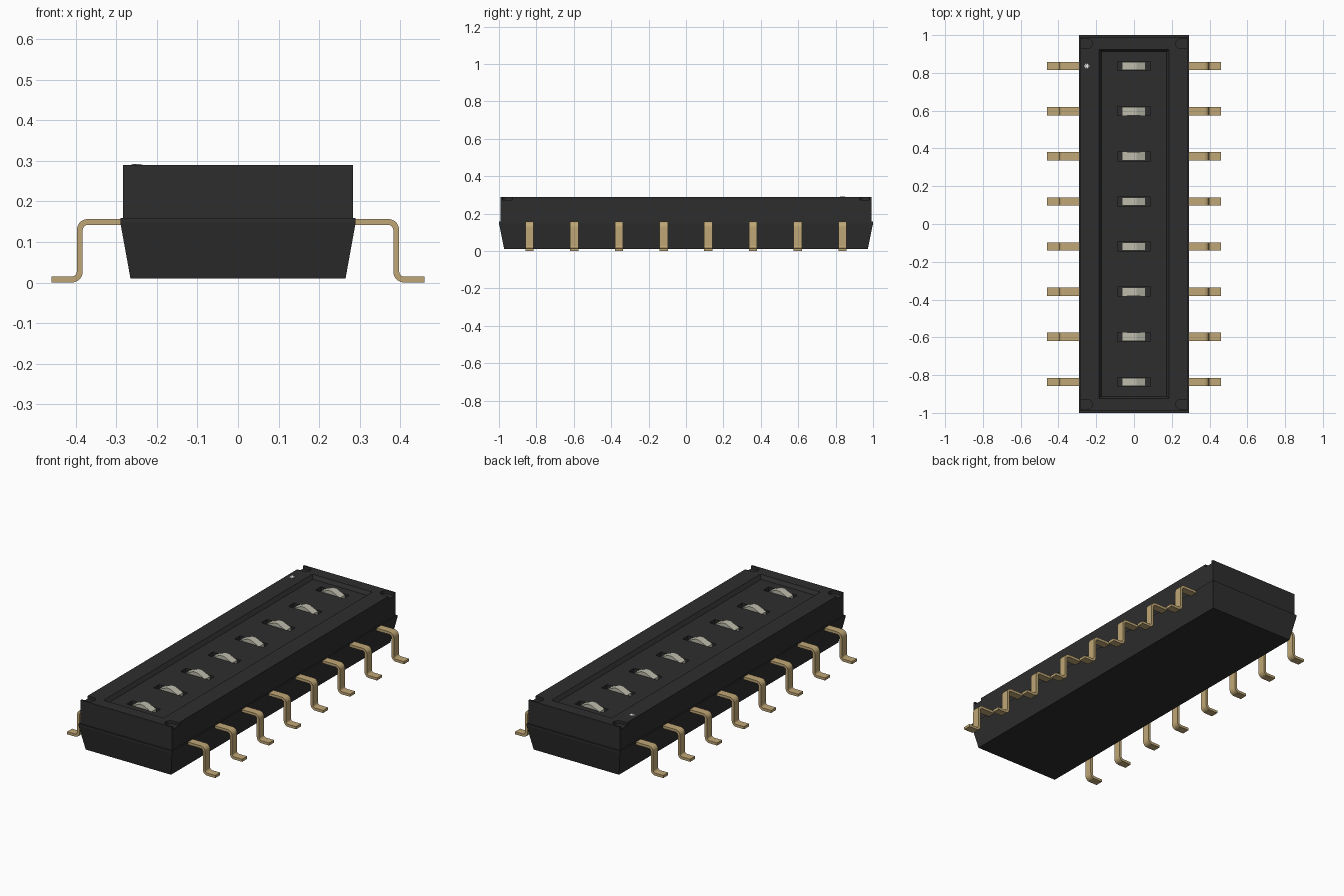
import bpy, bmesh, math
from mathutils import Matrix

cube = bpy.data.objects.get("Cube")
if cube:
    bpy.data.objects.remove(cube, do_unlink=True)

COUNT, PITCH = 8, 0.239
ROWS = [(i - (COUNT - 1) / 2) * PITCH for i in range(COUNT)]
TOP, FLOOR = 0.29, 0.27


def material(name, rgb):
    m = bpy.data.materials.new(name)
    m.use_nodes = True
    m.diffuse_color = (*rgb, 1)
    m.node_tree.nodes["Principled BSDF"].inputs["Base Color"].default_value = (*rgb, 1)
    return m


black = material("black plastic", (0.027, 0.027, 0.027))
gold = material("gold pin metal", (0.53, 0.39, 0.18))
ivory = material("ivory slider", (0.52, 0.51, 0.42))
white = material("white paint", (0.8, 0.8, 0.8))


def finish(bm, name, mat):
    bmesh.ops.recalc_face_normals(bm, faces=bm.faces)
    mesh = bpy.data.meshes.new(name)
    bm.to_mesh(mesh)
    bm.free()
    mesh.materials.append(mat)
    obj = bpy.data.objects.new(name, mesh)
    bpy.context.collection.objects.link(obj)
    return obj


def prism(bm, outline, offset):
    """Extrude a closed outline of 3D points along an offset."""
    face = bm.faces.new([bm.verts.new(p) for p in outline])
    new = bmesh.ops.extrude_face_region(bm, geom=[face])["geom"]
    bmesh.ops.translate(bm, verts=[v for v in new if isinstance(v, bmesh.types.BMVert)], vec=offset)


def loft(bm, levels):
    """Skin rectangles given as (half x, half y, z) and cap both ends."""
    rings = [[bm.verts.new((sx * x, sy * y, z)) for sx, sy in ((-1, -1), (1, -1), (1, 1), (-1, 1))]
             for x, y, z in levels]
    for a, b in zip(rings, rings[1:]):
        for i in range(4):
            j = (i + 1) % 4
            bm.faces.new((a[i], a[j], b[j], b[i]))
    bm.faces.new(rings[0])
    bm.faces.new(rings[-1])


def box(bm, size, center, angle=0):
    m = Matrix.Translation(center) @ Matrix.Rotation(angle, 4, 'Z') @ Matrix.Diagonal((*size, 1))
    bmesh.ops.create_cube(bm, size=1, matrix=m)


def cut(target, cutter):
    cutter.hide_render = True
    mod = target.modifiers.new("cut", 'BOOLEAN')
    mod.operation, mod.solver, mod.object = 'DIFFERENCE', 'EXACT', cutter
    bpy.context.view_layer.objects.active = target
    bpy.ops.object.modifier_apply(modifier=mod.name)
    bpy.data.objects.remove(cutter, do_unlink=True)


# Housing: tapered base, narrow ledge and straight cover
bm = bmesh.new()
loft(bm, [(0.265, 0.972, 0.01), (0.29, 1.0, 0.148), (0.29, 1.0, 0.159),
          (0.283, 0.991, 0.159), (0.283, 0.991, TOP)])
housing = finish(bm, "housing", black)

# Shallow tray with sloped walls in the top
bm = bmesh.new()
loft(bm, [(0.172, 0.912, FLOOR), (0.186, 0.925, TOP), (0.186, 0.925, TOP + 0.05)])
cut(housing, finish(bm, "tray_cutter", black))

# Slider slots and round-ended corner notches
bm = bmesh.new()
for y in ROWS:
    box(bm, (0.176, 0.048, 0.1), (0, y, 0.285))
for sx in (-1, 1):
    for sy in (-1, 1):
        r, cx, cy = 0.026, 0.247, 0.955
        arc = [math.pi / 2 + math.pi * k / 10 for k in range(11)]
        outline = [(cx + r * math.cos(a), cy + r * math.sin(a)) for a in arc]
        outline += [(0.32, cy - r), (0.32, cy + r)]
        prism(bm, [(sx * x, sy * y, 0.274) for x, y in outline], (0, 0, 0.06))
cut(housing, finish(bm, "slot_cutter", black))

# Sliders: ridged knobs standing in the slots
for n, y in enumerate(ROWS):
    bm = bmesh.new()
    outline = [(-0.064, 0.23), (0.062, 0.23), (0.062, 0.265), (0.012, 0.289), (-0.012, 0.289), (-0.064, 0.265)]
    prism(bm, [(x, y - 0.022, z) for x, z in outline], (0, 0.044, 0))
    finish(bm, f"slider_{n + 1}", ivory)


# Gull-wing pins: constant-thickness strip following two bends
def pin_outline(t=0.0145, r=0.02, steps=5):
    upper, lower = [(0.26, 0.157)], [(0.26, 0.157 - t)]
    shoulder, ankle = (0.39 + t / 2 - r - t / 2, 0.157 - t / 2 - r), (0.39 + r, t / 2 + r)
    for k in range(steps + 1):
        a = math.pi / 2 * (1 - k / steps)
        for side, rad in ((upper, r + t / 2), (lower, r - t / 2)):
            side.append((shoulder[0] + rad * math.cos(a), shoulder[1] + rad * math.sin(a)))
    for k in range(steps + 1):
        a = math.pi + math.pi / 2 * k / steps
        for side, rad in ((upper, r - t / 2), (lower, r + t / 2)):
            side.append((ankle[0] + rad * math.cos(a), ankle[1] + rad * math.sin(a)))
    upper.append((0.46, t))
    lower.append((0.46, 0))
    return upper + lower[::-1]


for side, sx in (("left", 1), ("right", -1)):
    for n, y in enumerate(ROWS):
        bm = bmesh.new()
        prism(bm, [(sx * x, y - 0.022, z) for x, z in pin_outline()], (0, 0.044, 0))
        finish(bm, f"{side}_pin_{n + 1}", gold)

# Small painted star marking the first position
bm = bmesh.new()
for k in range(3):
    box(bm, (0.028, 0.006, 0.002), (-0.25, ROWS[-1], TOP + 0.0005 + k * 0.0002), k * math.pi / 3)
finish(bm, "position_mark", white)
